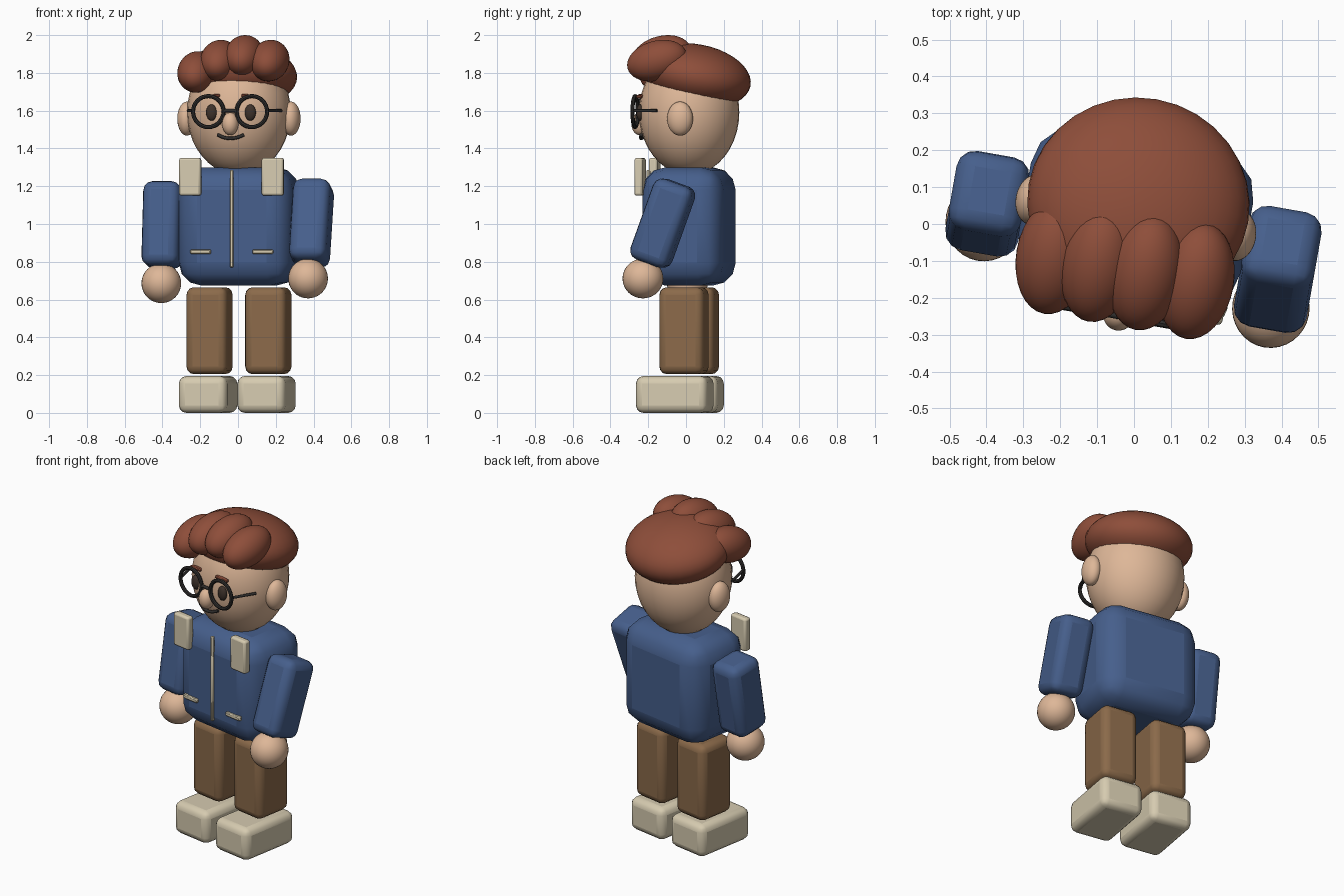
import bpy, math
from mathutils import Matrix, Vector

if "Cube" in bpy.data.objects:
    bpy.data.objects.remove(bpy.data.objects["Cube"])

# whole figure is turned slightly to its right
ROOT = Matrix.Translation((0.005, 0.017, 0)) @ Matrix.Rotation(math.radians(-10), 4, 'Z')


def material(name, r, g, b):
    lin = [((v / 255 + 0.055) / 1.055) ** 2.4 for v in (r, g, b)]
    m = bpy.data.materials.new(name)
    m.diffuse_color = (*lin, 1)
    m.use_nodes = True
    m.node_tree.nodes["Principled BSDF"].inputs["Base Color"].default_value = m.diffuse_color
    return m


SKIN = material("skin", 222, 183, 152)
HAIR = material("auburn_hair", 142, 78, 58)
BLUE = material("blue_jacket", 70, 95, 140)
BROWN = material("brown_trousers", 139, 106, 74)
CREAM = material("cream", 214, 203, 176)
DARK = material("dark_frame", 48, 46, 45)
EYE = material("dark_eye", 62, 50, 43)


def finish(name, mat, loc, rot=(0, 0, 0)):
    o = bpy.context.object
    o.name = name
    o.data.materials.append(mat)
    bpy.ops.object.shade_smooth_by_angle(angle=math.radians(40))
    r = [Matrix.Rotation(math.radians(a), 4, ax) for a, ax in zip(rot, 'XYZ')]
    o.matrix_world = ROOT @ Matrix.Translation(loc) @ r[2] @ r[1] @ r[0]
    return o


def box(name, mat, loc, size, bevel, segs=3, rot=(0, 0, 0)):
    bpy.ops.mesh.primitive_cube_add(size=1)
    o = bpy.context.object
    o.data.transform(Matrix.Diagonal((*size, 1)))
    b = o.modifiers.new("round", 'BEVEL')
    b.width, b.segments = bevel, segs
    return finish(name, mat, loc, rot)


def ball(name, mat, loc, radii, rot=(0, 0, 0)):
    bpy.ops.mesh.primitive_uv_sphere_add(segments=32, ring_count=20, radius=1)
    bpy.context.object.data.transform(Matrix.Diagonal((*radii, 1)))
    return finish(name, mat, loc, rot)


def tube(name, mat, points, radius):
    c = bpy.data.curves.new(name, 'CURVE')
    c.dimensions, c.bevel_depth, c.bevel_resolution = '3D', radius, 2
    c.use_fill_caps = True
    s = c.splines.new('POLY')
    s.points.add(len(points) - 1)
    for p, co in zip(s.points, points):
        p.co = (*co, 1)
    c.materials.append(mat)
    o = bpy.data.objects.new(name, c)
    bpy.context.collection.objects.link(o)
    o.matrix_world = ROOT
    return o


# torso and jacket details
box("jacket", BLUE, (0, 0, 0.987), (0.612, 0.434, 0.625), 0.12)
box("zip", CREAM, (0, -0.22, 1.028), (0.018, 0.02, 0.515), 0.004, 1)

# head, nose and mouth
ball("head", SKIN, (0, 0, 1.59), (0.275, 0.265, 0.33))
ball("nose", SKIN, (0, -0.265, 1.53), (0.043, 0.045, 0.06))
tube("mouth", DARK, [(x, -0.258 + 2.5 * x * x, 1.453 + 4 * x * x)
                     for x in [i * 0.014 - 0.07 for i in range(11)]], 0.009)

# hair cap and four fringe lobes
ball("hair_cap", HAIR, (0, 0.04, 1.785), (0.302, 0.29, 0.166), (-11, 0, 0))
for x, z in ((-0.2, 1.805), (-0.078, 1.865), (0.052, 1.89), (0.19, 1.865)):
    ball("fringe_lobe", HAIR, (x, -0.14, z), (0.103, 0.163, 0.105), (15, 0, 0))

# glasses bridge
tube("glasses_bridge", DARK, [(-0.036, -0.27, 1.6), (0.036, -0.27, 1.6)], 0.009)

for side, s, swing in (("left", -1, 9), ("right", 1, 20)):
    # face parts
    ball(side + "_ear", SKIN, (s * 0.28, 0, 1.558), (0.05, 0.069, 0.09))
    ball(side + "_eye", EYE, (s * 0.104, -0.245, 1.59), (0.03, 0.02, 0.043))
    box(side + "_brow", HAIR, (s * 0.1, -0.245, 1.677), (0.085, 0.03, 0.018), 0.005, 1, (0, s * 5, 0))
    bpy.ops.mesh.primitive_torus_add(major_radius=0.082, minor_radius=0.011,
                                     major_segments=32, minor_segments=8)
    finish(side + "_lens_rim", DARK, (s * 0.117, -0.27, 1.595), (90, 0, 0))
    tube(side + "_temple", DARK, [(s * 0.195, -0.268, 1.6), (s * 0.25, -0.13, 1.6)], 0.008)

    # jacket flaps and pockets
    box(side + "_flap", CREAM, (s * 0.222, -0.225, 1.25), (0.116, 0.045, 0.2), 0.012, 2)
    box(side + "_pocket", CREAM, (s * 0.167, -0.22, 0.853), (0.11, 0.025, 0.024), 0.005, 1)

    # arm and hand swing from the shoulder
    a = math.radians(swing)
    shoulder = Vector((s * 0.403, 0, 1.2))
    along = Vector((0, -math.sin(a), -math.cos(a)))
    box(side + "_arm", BLUE, shoulder + along * 0.208, (0.2, 0.22, 0.452), 0.05, 3, (-swing, 0, 0))
    ball(side + "_hand", SKIN, shoulder + along * 0.52, (0.105, 0.108, 0.105))

    # leg and shoe
    box(side + "_leg", BROWN, (s * 0.158, 0, 0.435), (0.22, 0.24, 0.46), 0.04)
    box(side + "_shoe", CREAM, (s * 0.157, -0.05, 0.0975), (0.26, 0.385, 0.195), 0.04)
